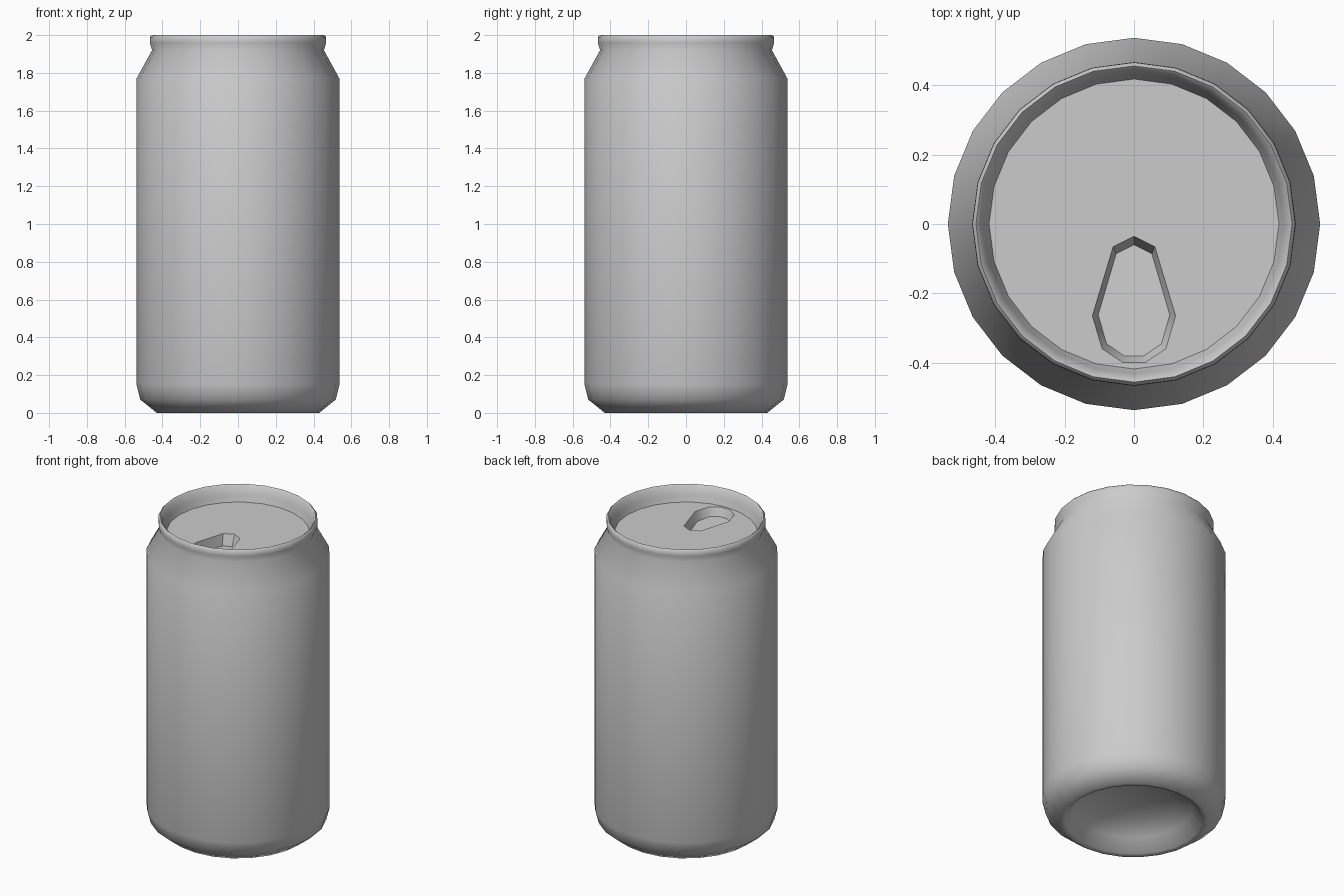
import bpy, bmesh, math

if "Cube" in bpy.data.objects:
    bpy.data.objects.remove(bpy.data.objects["Cube"])

SEG = 24
LID_R, LID_Z = 0.418, 1.90


def finish(bm, name, angle):
    """Turn a bmesh into a named, smooth-shaded object."""
    bmesh.ops.recalc_face_normals(bm, faces=bm.faces)
    mesh = bpy.data.meshes.new(name)
    bm.to_mesh(mesh)
    bm.free()
    obj = bpy.data.objects.new(name, mesh)
    bpy.context.collection.objects.link(obj)
    bpy.ops.object.select_all(action='DESELECT')
    obj.select_set(True)
    bpy.context.view_layer.objects.active = obj
    bpy.ops.object.shade_smooth_by_angle(angle=math.radians(angle))
    return obj


def ring(bm, r, z):
    """Circle of vertices; a zero radius gives a single pole."""
    if r == 0:
        return [bm.verts.new((0, 0, z))] * SEG
    return [bm.verts.new((r * math.cos(2 * math.pi * i / SEG),
                          r * math.sin(2 * math.pi * i / SEG), z)) for i in range(SEG)]


def bridge(bm, a, b):
    n = len(a)
    for i in range(n):
        j = (i + 1) % n
        bm.faces.new(dict.fromkeys((a[i], a[j], b[j], b[i])))


def loop_edges(bm, verts):
    return [bm.edges.new((v, verts[(i + 1) % len(verts)])) for i, v in enumerate(verts)]


# Can body: domed base, wall, shoulder, neck and rolled rim
profile = [(0, 0.17), (0.22, 0.14), (0.34, 0.08), (0.40, 0.005), (0.43, 0),
           (0.517, 0.07), (0.537, 0.15), (0.537, 1.77), (0.455, 1.92),
           (0.467, 1.96), (0.466, 1.99), (0.456, 2.0), (0.445, 1.99),
           (0.432, 1.94), (LID_R, LID_Z)]
bm = bmesh.new()
rings = [ring(bm, r, z) for r, z in profile]
for a, b in zip(rings, rings[1:]):
    bridge(bm, a, b)
finish(bm, "can_body", 50)

# Lid with a teardrop mouth pressed into it
half = [(0.06, -0.065), (0.12, -0.265), (0.092, -0.36), (0.032, -0.40)]
outline = [(0, -0.035)] + half + [(-x, y) for x, y in reversed(half)]
bm = bmesh.new()
mouth = [bm.verts.new((x, y, LID_Z)) for x, y in outline]
edges = loop_edges(bm, ring(bm, LID_R, LID_Z)) + loop_edges(bm, mouth)
bmesh.ops.triangle_fill(bm, use_beauty=True, use_dissolve=False, edges=edges, normal=(0, 0, 1))

# Sloping mouth floor, deepest towards the centre of the lid
cy = -0.24
floor = [bm.verts.new((x * 0.86, cy + (y - cy) * 0.88, LID_Z - 0.06 - 0.05 * (y - cy)))
         for x, y in outline]
bridge(bm, mouth, floor)
bm.faces.new(floor)
finish(bm, "lid", 40)
